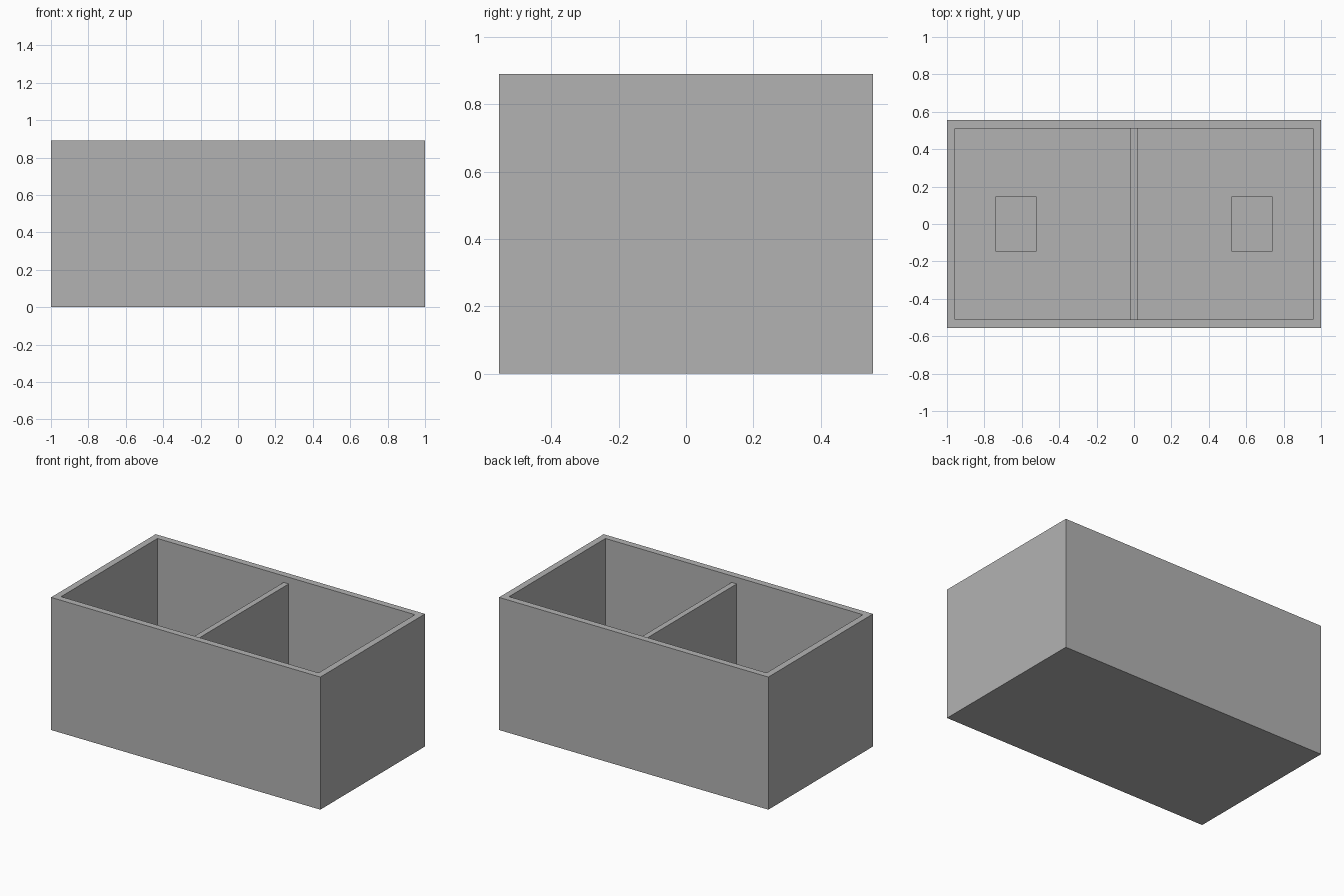
import bpy
import bmesh

cube = bpy.data.objects.get("Cube")
if cube:
    bpy.data.objects.remove(cube, do_unlink=True)

LENGTH, DEPTH, HEIGHT = 2.0, 1.11, 0.89
WALL = 0.044

grey = bpy.data.materials.new("mid grey")
grey.use_nodes = True
grey.diffuse_color = (0.45, 0.45, 0.45, 1)
grey.node_tree.nodes["Principled BSDF"].inputs["Base Color"].default_value = grey.diffuse_color


def add_object(name, bm):
    mesh = bpy.data.meshes.new(name)
    bm.to_mesh(mesh)
    bm.free()
    mesh.materials.append(grey)
    obj = bpy.data.objects.new(name, mesh)
    bpy.context.collection.objects.link(obj)
    return obj


def box(x, y, z, width, depth, height):
    """Box centred on x and y, with its base at z."""
    bm = bmesh.new()
    bmesh.ops.create_cube(bm, size=1)
    bmesh.ops.scale(bm, vec=(width, depth, height), verts=bm.verts)
    bmesh.ops.translate(bm, vec=(x, y, z + height / 2), verts=bm.verts)
    return bm


# Open-topped case: inset the top face for the rim, then sink it to the floor
bm = box(0, 0, 0, LENGTH, DEPTH, HEIGHT)
top = max(bm.faces, key=lambda f: f.calc_center_median().z)
bmesh.ops.inset_region(bm, faces=[top], thickness=WALL, use_even_offset=True)
sunk = bmesh.ops.extrude_discrete_faces(bm, faces=[top])["faces"][0]
bmesh.ops.translate(bm, vec=(0, 0, WALL - HEIGHT), verts=sunk.verts)
bmesh.ops.recalc_face_normals(bm, faces=bm.faces)
add_object("case", bm)

# Divider, a little lower than the rim
add_object("divider", box(0, 0, WALL, 0.038, DEPTH - 2 * WALL, HEIGHT - 2 * WALL))

# One low floor block in each compartment
for side, name in ((1, "left_floor_block"), (-1, "right_floor_block")):
    add_object(name, box(side * 0.63, 0, WALL, 0.22, 0.294, 0.04))
